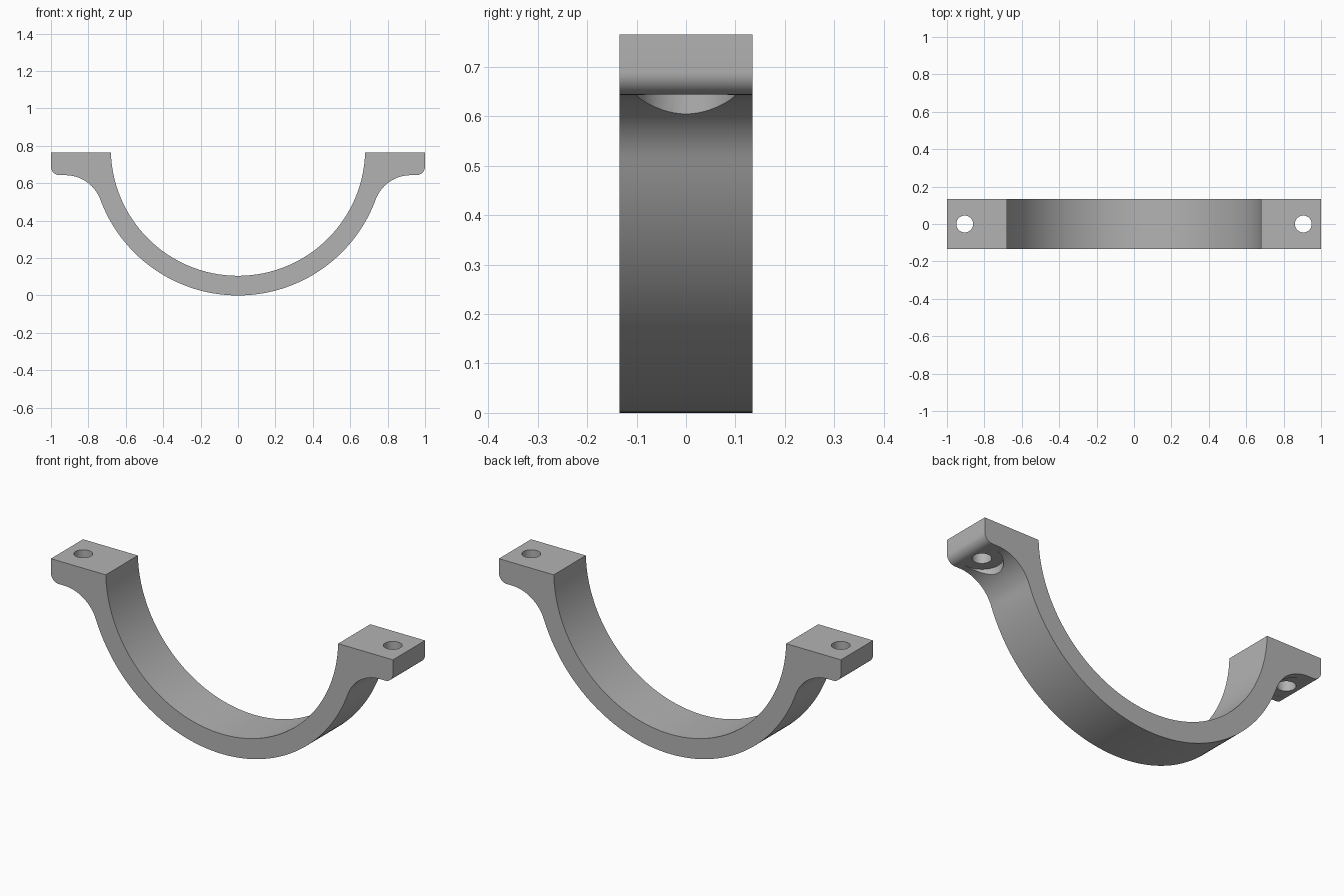
import bpy, bmesh
from math import sin, cos, pi, atan2, sqrt, radians

if "Cube" in bpy.data.objects:
    bpy.data.objects.remove(bpy.data.objects["Cube"])

CENTRE = 0.785            # height of the ring axis, equal to the outer radius
INNER = 0.68
TOP, UNDER = 0.765, 0.643  # lug top and underside
HALF_WIDTH = 0.134
FILLET, CORNER = 0.2, 0.046
BOLT_X = 0.905

steel = bpy.data.materials.new("grey_metal")
steel.use_nodes = True
grey = (0.45, 0.45, 0.45, 1)
steel.diffuse_color = grey
steel.node_tree.nodes["Principled BSDF"].inputs["Base Color"].default_value = grey


def arc(cx, cz, r, a0, a1, n):
    return [(cx + r * cos(a0 + (a1 - a0) * i / n),
             cz + r * sin(a0 + (a1 - a0) * i / n)) for i in range(n + 1)]


# Right half of the outline: outer band, concave fillet, lug, inner bore
fz = UNDER - FILLET
fx = sqrt((CENTRE + FILLET) ** 2 - (CENTRE - fz) ** 2)
tangent = atan2(fz - CENTRE, fx)
half = arc(0, CENTRE, CENTRE, -pi / 2, tangent, 36)
half += arc(fx, fz, FILLET, tangent + pi, pi / 2, 16)[1:]
half += arc(1 - CORNER, UNDER + CORNER, CORNER, -pi / 2, 0, 8)
half += [(1, TOP)]
lip = atan2(TOP - CENTRE, sqrt(INNER ** 2 - (TOP - CENTRE) ** 2))
half += arc(0, CENTRE, INNER, lip, -pi / 2, 40)

# Mirror the half outline, then extrude through the width
outline = half + [(-x, z) for x, z in reversed(half[1:-1])]
bm = bmesh.new()
face = bm.faces.new([bm.verts.new((x, -HALF_WIDTH, z)) for x, z in outline])
new = bmesh.ops.extrude_face_region(bm, geom=[face])["geom"]
bmesh.ops.translate(bm, vec=(0, 2 * HALF_WIDTH, 0),
                    verts=[v for v in new if isinstance(v, bmesh.types.BMVert)])
bmesh.ops.recalc_face_normals(bm, faces=bm.faces)
mesh = bpy.data.meshes.new("saddle_clamp")
bm.to_mesh(mesh)
bm.free()
clamp = bpy.data.objects.new("saddle_clamp", mesh)
bpy.context.collection.objects.link(clamp)
mesh.materials.append(steel)


def cut(name, x, radius, z0, z1):
    bpy.ops.mesh.primitive_cylinder_add(vertices=48, radius=radius, depth=z1 - z0,
                                        location=(x, 0, (z0 + z1) / 2))
    cutter = bpy.context.object
    cutter.name = name
    cutter.data.materials.append(steel)
    cutter.hide_render = True
    mod = clamp.modifiers.new(name, "BOOLEAN")
    mod.operation, mod.solver, mod.object = "DIFFERENCE", "EXACT", cutter
    return cutter


# Bolt holes and the flat seats below them
cutters = []
for side, x in (("left", BOLT_X), ("right", -BOLT_X)):
    cutters.append(cut(side + "_bolt_seat", x, 0.099, 0.5, UNDER + 0.0006))
    cutters.append(cut(side + "_bolt_hole", x, 0.045, 0.45, 0.9))

bpy.ops.object.select_all(action="DESELECT")
clamp.select_set(True)
bpy.context.view_layer.objects.active = clamp
for mod in list(clamp.modifiers):
    bpy.ops.object.modifier_apply(modifier=mod.name)
for cutter in cutters:
    bpy.data.objects.remove(cutter)
bpy.ops.object.shade_smooth_by_angle(angle=radians(30))
